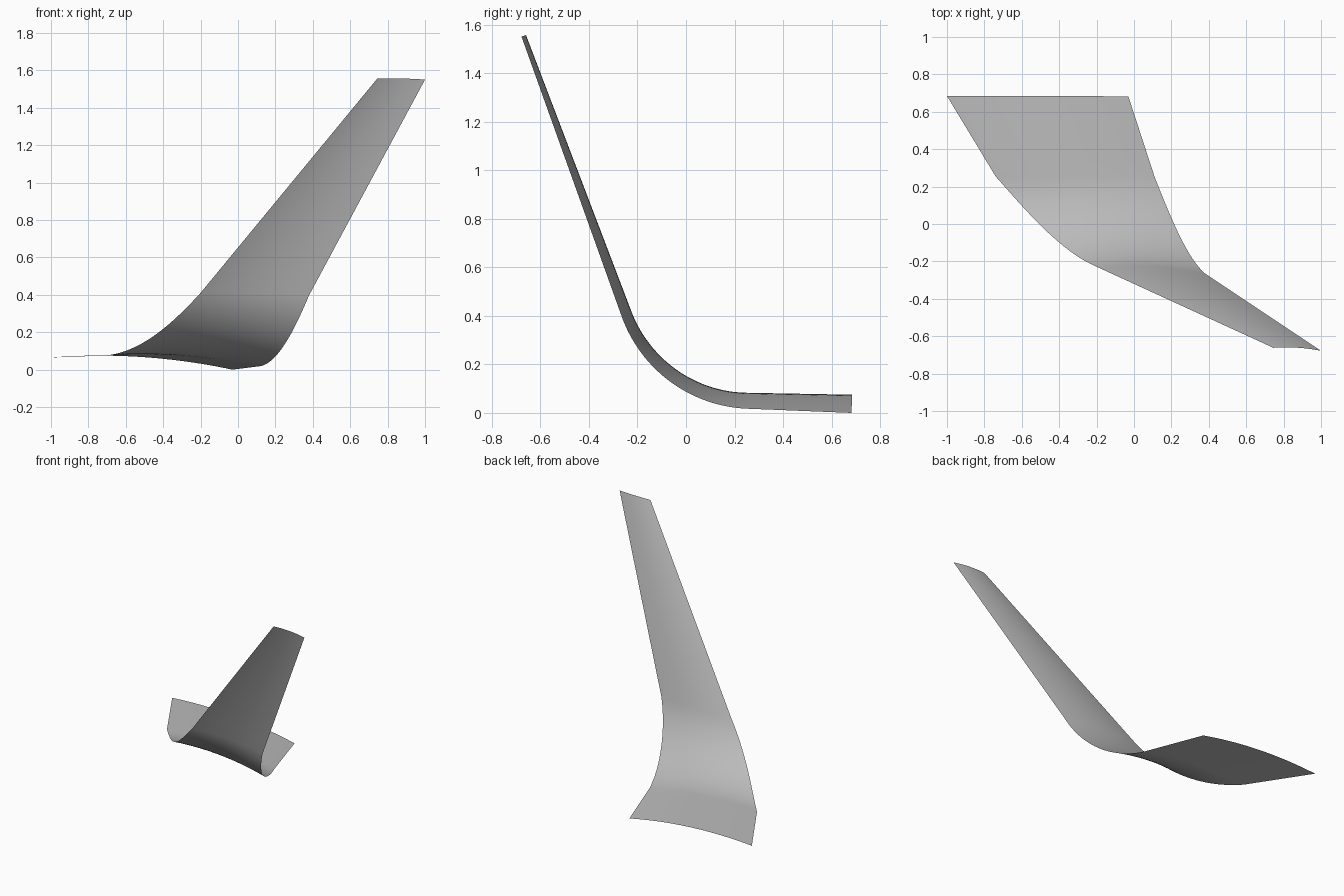
import bpy
import bmesh
from math import sin, cos, radians

cube = bpy.data.objects.get("Cube")
if cube:
    bpy.data.objects.remove(cube, do_unlink=True)

# Spine in the y-z plane: straight root, circular bend, straight upright blade
ROOT_LEN, RADIUS, BLADE_LEN = 0.43, 0.574, 1.225
A0, A1 = radians(2.3), radians(70.3)
ROOT_Y = 0.682
CHORD_STEPS = 24


def lerp(a, b, t):
    return a + (b - a) * t


def stations():
    """Yield y, z, slope angle, leading x and trailing x along the spine."""
    y, z = ROOT_Y, 0.0
    # flat root
    for i in range(6):
        t = i / 6
        yield (y - ROOT_LEN * t * cos(A0), z + ROOT_LEN * t * sin(A0), A0,
               lerp(-1, -0.74, t), lerp(-0.03, 0.11, t))
    y -= ROOT_LEN * cos(A0)
    z += ROOT_LEN * sin(A0)
    # bend
    for i in range(32):
        t = i / 32
        a = lerp(A0, A1, t)
        yield (y - RADIUS * (sin(a) - sin(A0)), z + RADIUS * (cos(A0) - cos(a)), a,
               lerp(-0.74, -0.2, t), lerp(0.11, 0.38, t))
    y -= RADIUS * (sin(A1) - sin(A0))
    z += RADIUS * (cos(A0) - cos(A1))
    # upright blade
    for i in range(13):
        t = i / 12
        yield (y - BLADE_LEN * t * cos(A1), z + BLADE_LEN * t * sin(A1), A1,
               lerp(-0.2, 0.745, t), lerp(0.38, 1, t))


def camber(t):
    """Height of the arched section above its trailing edge, per unit chord."""
    return 0.067 + 0.077 * t - 0.144 * t * t


# Loft the cambered sections into one thin skin
bm = bmesh.new()
rows = []
for y, z, a, lead, trail in stations():
    row = []
    for j in range(CHORD_STEPS + 1):
        t = j / CHORD_STEPS
        h = camber(t) * (trail - lead)
        row.append(bm.verts.new((lerp(lead, trail, t), y + h * sin(a), z + h * cos(a))))
    rows.append(row)
for r, s in zip(rows, rows[1:]):
    for j in range(CHORD_STEPS):
        bm.faces.new((r[j], s[j], s[j + 1], r[j + 1]))
for f in bm.faces:
    f.smooth = True
bm.normal_update()
if sum(f.normal.z for f in bm.faces) < 0:
    bmesh.ops.reverse_faces(bm, faces=bm.faces[:])

mesh = bpy.data.meshes.new("winglet_skin")
bm.to_mesh(mesh)
bm.free()
winglet = bpy.data.objects.new("winglet_skin", mesh)
bpy.context.collection.objects.link(winglet)

# Plain grey finish
grey = bpy.data.materials.new("light_grey")
grey.use_nodes = True
colour = (0.5, 0.5, 0.5, 1)
grey.diffuse_color = colour
grey.node_tree.nodes["Principled BSDF"].inputs["Base Color"].default_value = colour
mesh.materials.append(grey)
